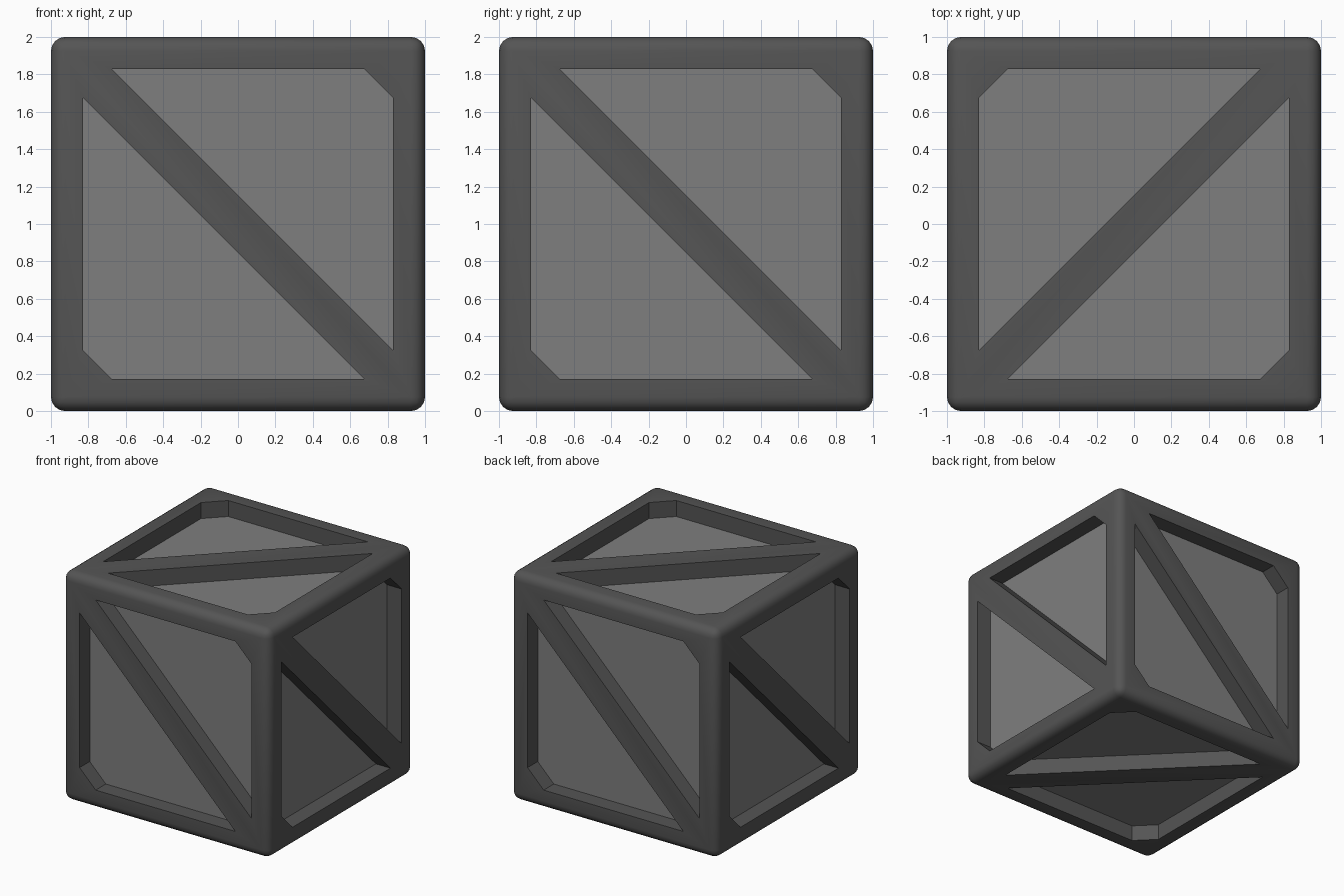
import bpy, bmesh
from math import radians
from mathutils import Vector

if "Cube" in bpy.data.objects:
    bpy.data.objects.remove(bpy.data.objects["Cube"])

INNER, NOTCH, FLOOR = 0.83, 0.675, 0.86
CENTRE = Vector((0, 0, 1))


def make_object(name, bm):
    bmesh.ops.recalc_face_normals(bm, faces=bm.faces)
    mesh = bpy.data.meshes.new(name)
    bm.to_mesh(mesh)
    bm.free()
    obj = bpy.data.objects.new(name, mesh)
    bpy.context.collection.objects.link(obj)
    return obj


def material(name, grey):
    m = bpy.data.materials.new(name)
    m.diffuse_color = (grey, grey, grey, 1)
    m.use_nodes = True
    m.node_tree.nodes["Principled BSDF"].inputs["Base Color"].default_value = m.diffuse_color
    return m


# Rounded crate body
bm = bmesh.new()
bmesh.ops.create_cube(bm, size=2)
bmesh.ops.bevel(bm, geom=bm.edges[:], offset=0.075, segments=4, profile=0.5, affect='EDGES')
bmesh.ops.translate(bm, verts=bm.verts, vec=CENTRE)
crate = make_object("crate", bm)

# Pocket cutters: two per side, leaving a border and a diagonal brace
X, Y, Z = Vector((1, 0, 0)), Vector((0, 1, 0)), Vector((0, 0, 1))
sides = [(X, Z), (Y, Z), (-X, Z), (-Y, Z), (Y, -X), (Y, X)]
pocket = [(-NOTCH, INNER), (NOTCH, INNER), (INNER, NOTCH), (INNER, -NOTCH)]
bm = bmesh.new()
for u, v in sides:
    n = u.cross(v)
    for s in (1, -1):
        face = bm.faces.new([bm.verts.new(CENTRE + s * (a * u + b * v) + FLOOR * n) for a, b in pocket])
        ext = bmesh.ops.extrude_face_region(bm, geom=[face], use_keep_orig=True)
        moved = [g for g in ext["geom"] if isinstance(g, bmesh.types.BMVert)]
        bmesh.ops.translate(bm, verts=moved, vec=n * 0.3)
cutter = make_object("pocket_cutter", bm)
cutter.hide_render = True

mod = crate.modifiers.new("pockets", 'BOOLEAN')
mod.operation, mod.solver, mod.object = 'DIFFERENCE', 'EXACT', cutter
bpy.context.view_layer.objects.active = crate
crate.select_set(True)
bpy.ops.object.modifier_apply(modifier=mod.name)
bpy.data.objects.remove(cutter)

# Dark frame, lighter recessed panels
crate.data.materials.clear()
crate.data.materials.append(material("frame_grey", 0.09))
crate.data.materials.append(material("panel_grey", 0.21))
for p in crate.data.polygons:
    is_panel = abs((p.center - CENTRE).dot(p.normal) - FLOOR) < 0.002
    p.material_index = 1 if is_panel else 0

bpy.ops.object.shade_smooth_by_angle(angle=radians(35))
